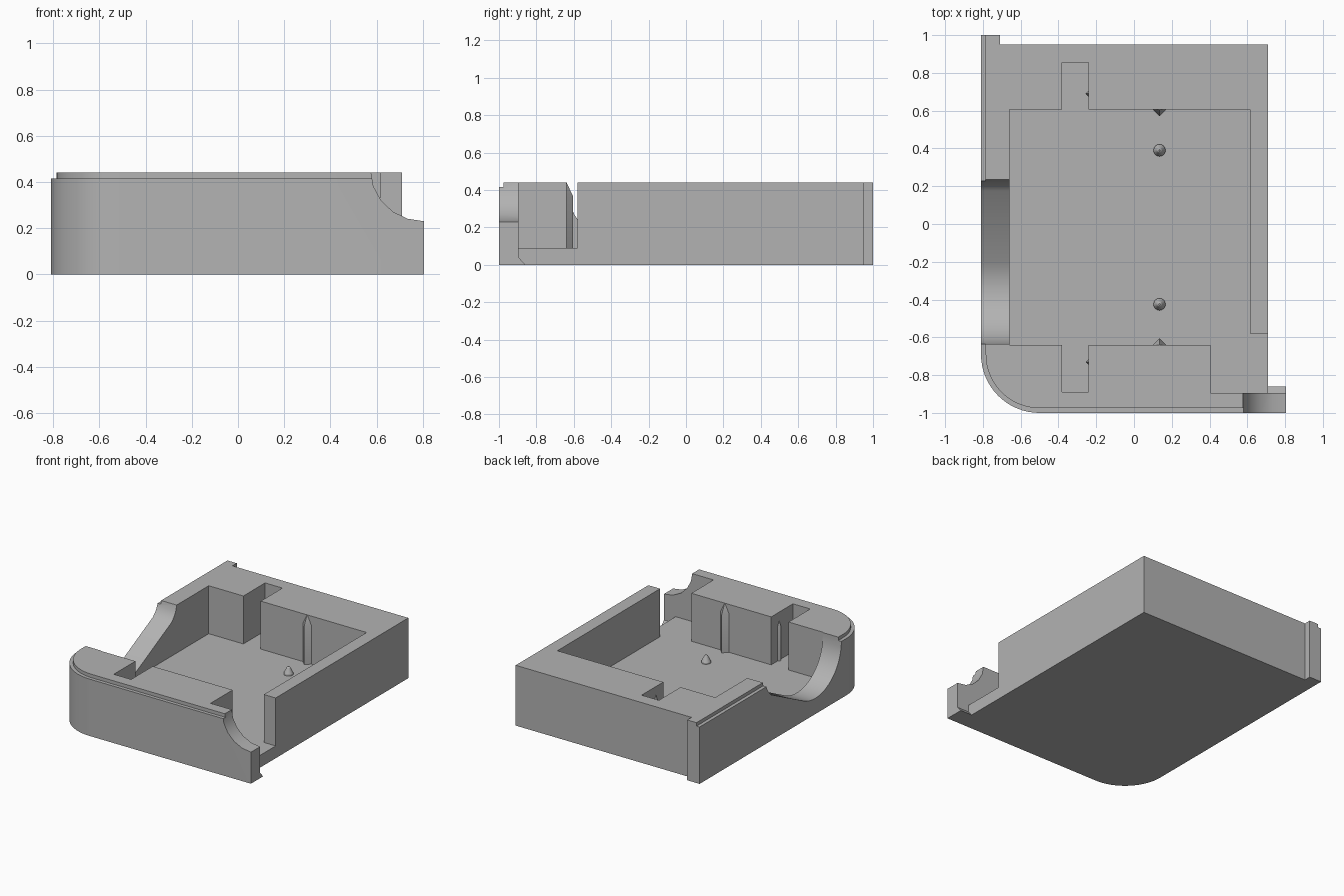
import bpy, bmesh
from math import sin, cos, pi, radians

cube = bpy.data.objects.get("Cube")
if cube:
    bpy.data.objects.remove(cube)

grey = bpy.data.materials.new("plain grey")
grey.use_nodes = True
grey.diffuse_color = (0.45, 0.45, 0.45, 1)
grey.node_tree.nodes["Principled BSDF"].inputs["Base Color"].default_value = (0.45, 0.45, 0.45, 1)

FLOOR, RIM, TOP = 0.09, 0.415, 0.44


def smooth(mesh):
    mesh.shade_smooth()
    mesh.set_sharp_from_angle(angle=radians(25))


def loft(name, loops):
    """Skin a stack of equal-length closed loops and cap both ends."""
    bm = bmesh.new()
    rings = [[bm.verts.new(p) for p in loop] for loop in loops]
    n = len(rings[0])
    for a, b in zip(rings, rings[1:]):
        for i in range(n):
            j = (i + 1) % n
            bm.faces.new((a[i], a[j], b[j], b[i]))
    bm.faces.new(rings[0][::-1])
    bm.faces.new(rings[-1])
    bmesh.ops.recalc_face_normals(bm, faces=bm.faces[:])
    mesh = bpy.data.meshes.new(name)
    bm.to_mesh(mesh)
    bm.free()
    mesh.materials.append(grey)
    smooth(mesh)
    obj = bpy.data.objects.new(name, mesh)
    bpy.context.scene.collection.objects.link(obj)
    return obj


def prism(name, profile, axis, lo, hi):
    """Extrude a 2D profile along x, y or z."""
    place = {"x": lambda a, b, t: (t, a, b),
             "y": lambda a, b, t: (a, t, b),
             "z": lambda a, b, t: (a, b, t)}[axis]
    return loft(name, [[place(a, b, t) for a, b in profile] for t in (lo, hi)])


def arc(cx, cy, rx, ry, start, end, steps):
    angles = [radians(start + (end - start) * i / steps) for i in range(steps + 1)]
    return [(cx + rx * cos(a), cy + ry * sin(a)) for a in angles]


# Body: rounded front left corner, with side and front flanges
outline = arc(-0.5, -0.69, 0.31, 0.31, 180, 270, 16)
outline += [(0.805, -1), (0.805, -0.895), (0.71, -0.895), (0.71, 0.95),
            (-0.71, 0.95), (-0.71, 1), (-0.81, 1)]
body = prism("tray_body", outline, "z", 0, TOP)

# Bevelled lip at the foot of the front flange
prism("flange_lip", [(-0.895, 0), (-0.86, 0), (-0.895, 0.04)], "x", 0.71, 0.805)

# Shallow step along the outer top edge
step = [(-0.785, 1.1)] + arc(-0.5, -0.69, 0.285, 0.285, 180, 270, 16)
step += [(0.95, -0.975), (0.95, -1.1), (-0.9, -1.1), (-0.9, 1.1)]

# Main pocket with two narrow slots and the side opening
pocket = [(-0.66, -0.64), (-0.38, -0.64), (-0.38, -0.89), (-0.24, -0.89), (-0.24, -0.64),
          (0.405, -0.64), (0.405, -0.895), (0.9, -0.895), (0.9, -0.58), (0.615, -0.58),
          (0.615, 0.605), (-0.24, 0.605), (-0.24, 0.855), (-0.38, 0.855), (-0.38, 0.605),
          (-0.66, 0.605)]

# Scooped ramp through the side wall
scoop = [(-0.635, 0.6)] + arc(-0.335, 0.415, 0.3, 0.3, 180, 297, 16)
scoop += [(0.175, 0.335), (0.205, 0.365), (0.225, 0.4), (0.235, 0.44), (0.235, 0.6)]

# Curved notch in the end of the front wall
notch = [(0.575, 0.6)] + arc(0.805, 0.45, 0.23, 0.22, 180, 270, 5) + [(0.95, 0.23), (0.95, 0.6)]

cutters = [prism("step_cutter", step, "z", RIM, 0.6),
           prism("pocket_cutter", pocket, "z", FLOOR, 0.6),
           prism("scoop_cutter", scoop, "x", -0.95, -0.62),
           prism("notch_cutter", notch, "y", -1.1, -0.895)]
for cutter in cutters:
    mod = body.modifiers.new(cutter.name, "BOOLEAN")
    mod.operation, mod.solver, mod.object = "DIFFERENCE", "EXACT", cutter

# Bake the cuts into the body and drop the cutters
bpy.context.view_layer.update()
depsgraph = bpy.context.evaluated_depsgraph_get()
cut_mesh = bpy.data.meshes.new_from_object(body.evaluated_get(depsgraph))
body.modifiers.clear()
body.data = cut_mesh
smooth(cut_mesh)
for cutter in cutters:
    bpy.data.objects.remove(cutter)


# Pointed triangular ribs standing against the pocket walls
def rib(name, x, y, dx, dy, shoulder, tip):
    def triangle(size, z):
        corners = ((dx, dy), (-dy, dx), (dy, -dx))
        return [(x + size * u, y + size * v, z) for u, v in corners]
    loft(name, [triangle(1, FLOOR), triangle(1, shoulder), triangle(0.02, tip)])


rib("front_rib", 0.135, -0.64, 0, 0.035, 0.37, TOP)
rib("back_rib", 0.135, 0.605, 0, -0.035, 0.37, TOP)
rib("front_slot_rib", -0.24, -0.73, -0.016, 0, 0.34, 0.38)
rib("back_slot_rib", -0.24, 0.69, -0.016, 0, 0.34, 0.38)

# Small conical pegs on the floor
for name, y in (("front_peg", -0.425), ("back_peg", 0.39)):
    rings = []
    for r, z in ((0.032, FLOOR), (0.032, 0.1), (0.012, 0.14), (0.004, 0.146)):
        rings.append([(0.135 + r * cos(i * pi / 8), y + r * sin(i * pi / 8), z) for i in range(16)])
    loft(name, rings)
